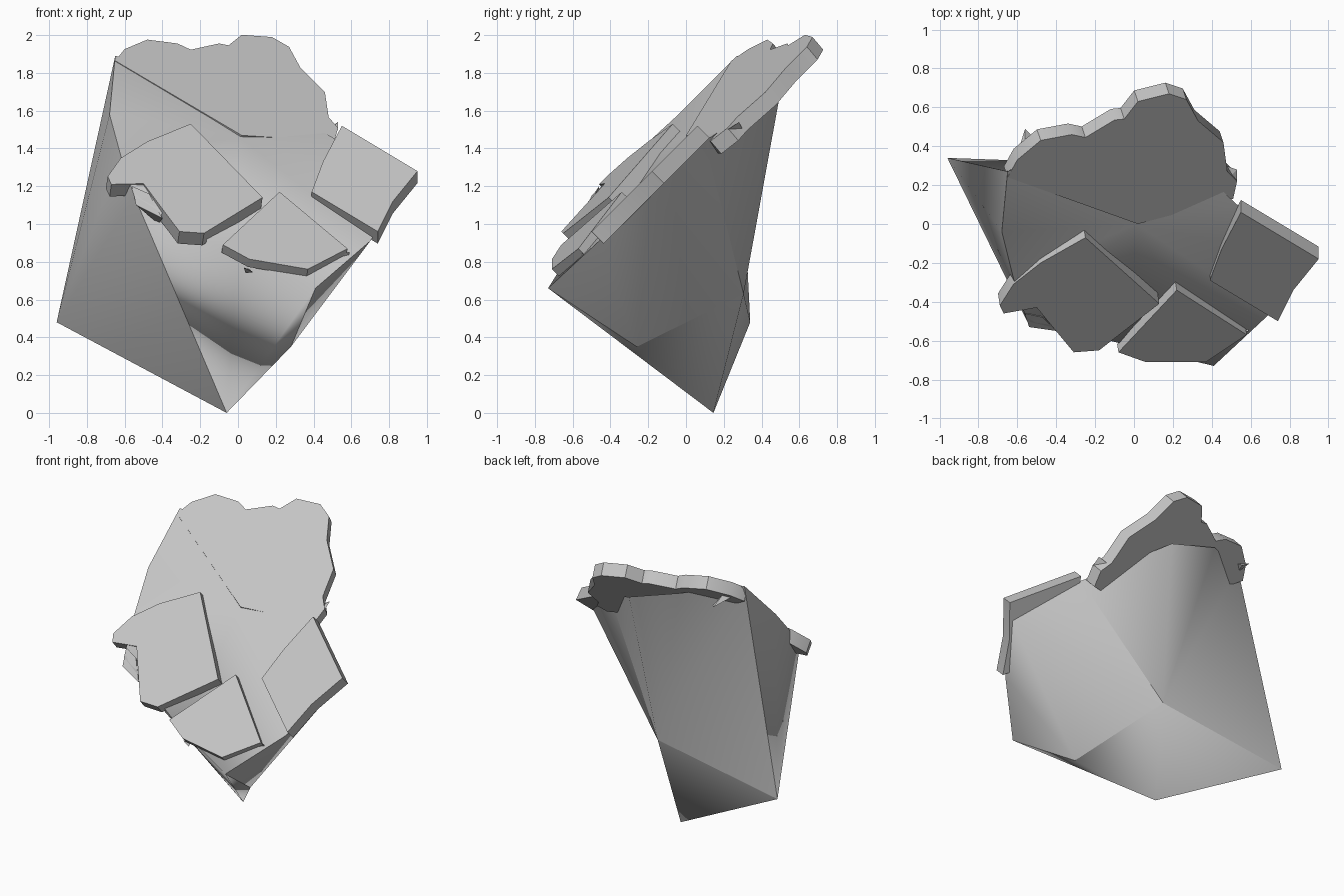
import bpy, bmesh, math
from mathutils import Vector

if "Cube" in bpy.data.objects:
    bpy.data.objects.remove(bpy.data.objects["Cube"])

stone = bpy.data.materials.new("stone_grey")
stone.use_nodes = True
GREY = (0.55, 0.55, 0.55, 1)
stone.diffuse_color = GREY
stone.node_tree.nodes["Principled BSDF"].inputs["Base Color"].default_value = GREY


def finish(name, bm, smooth_angle):
    """Turn a bmesh into a named stone object."""
    bmesh.ops.recalc_face_normals(bm, faces=bm.faces)
    mesh = bpy.data.meshes.new(name)
    bm.to_mesh(mesh)
    bm.free()
    mesh.materials.append(stone)
    obj = bpy.data.objects.new(name, mesh)
    bpy.context.collection.objects.link(obj)
    bpy.ops.object.select_all(action="DESELECT")
    obj.select_set(True)
    bpy.context.view_layer.objects.active = obj
    bpy.ops.object.shade_smooth_by_angle(angle=math.radians(smooth_angle))
    return obj


def slab(name, outline, slope_x, slope_y, height, thickness):
    """Flat broken plate on the plane z = slope_x*x + slope_y*y + height."""
    bm = bmesh.new()
    drop = Vector((slope_x, slope_y, -1)).normalized() * thickness
    top = [Vector((x, y, slope_x * x + slope_y * y + height)) for x, y in outline]
    upper = [bm.verts.new(p) for p in top]
    lower = [bm.verts.new(p + drop) for p in top]
    bm.faces.new(upper)
    bm.faces.new(lower[::-1])
    for i in range(len(top)):
        j = (i + 1) % len(top)
        bm.faces.new((upper[i], lower[i], lower[j], upper[j]))
    return finish(name, bm, 35)


def chip(name, points):
    """Small pointed splinter spanning a few points."""
    bm = bmesh.new()
    bmesh.ops.convex_hull(bm, input=[bm.verts.new(p) for p in points])
    return finish(name, bm, 10)


# Boulder body, tapering to a point underneath
corner = {
    "tip": (-0.06, 0.145, 0), "low_left": (-0.96, 0.34, 0.48),
    "keel": (0.28, -0.26, 0.35), "nose": (0.41, -0.73, 0.66),
    "right": (0.7, -0.46, 0.91), "right_b": (0.87, -0.19, 1.15),
    "top_right": (0.53, 0.1, 1.44),
    "back": (0.01, 0.305, 0.63), "rim_a": (0.1, 0.5, 1.7),
    "rim_b": (-0.28, 0.48, 1.82), "top_left": (-0.65, 0.27, 1.89),
    "left": (-0.68, -0.04, 1.58), "left_b": (-0.62, -0.28, 1.36),
    "front_left": (-0.55, -0.5, 1.15), "front": (0.0, -0.63, 0.82),
    "middle": (0.01, 0.0, 1.46),
}
faces = [
    "tip front_left low_left", "low_left front_left left_b",
    "low_left left_b left", "low_left left top_left",
    "tip nose front", "tip front front_left", "tip keel nose",
    "keel right nose", "keel right_b right", "keel back right_b",
    "back top_right right_b", "tip back keel", "tip low_left back",
    "back low_left top_left", "back top_left rim_b", "back rim_b rim_a",
    "back rim_a top_right",
]
rim = ("front_left left_b left top_left rim_b rim_a "
       "top_right right_b right nose front").split()
faces += [f"middle {a} {b}" for a, b in zip(rim, rim[1:] + rim[:1])]
# Ridges that stay crisp; the front brow alone is worn round
ridges = [f"{a} {b}" for a, b in zip(rim, rim[1:-1])] + [
    "tip front_left", "tip low_left", "low_left back", "back keel",
    "back top_right", "low_left top_left", "keel nose"]
bm = bmesh.new()
verts = {key: bm.verts.new(p) for key, p in corner.items()}
for face in faces:
    bm.faces.new([verts[key] for key in face.split()])
for ridge in ridges:
    bm.edges.get([verts[key] for key in ridge.split()]).smooth = False
finish("boulder_body", bm, 180)

# Broken plates lying on the sloping face
slab("upper_plate", [
    (-0.65, 0.24), (-0.6, 0.33), (-0.48, 0.43), (-0.32, 0.46), (-0.25, 0.445),
    (-0.1, 0.535), (-0.05, 0.54), (0.02, 0.63), (0.18, 0.67), (0.27, 0.64),
    (0.33, 0.53), (0.46, 0.42), (0.48, 0.27), (0.53, 0.22), (0.51, 0.13),
    (0.02, 0)], -0.287, 0.845, 1.475, 0.09)
slab("left_plate", [
    (-0.25, -0.07), (-0.48, -0.2), (-0.62, -0.31), (-0.69, -0.42),
    (-0.67, -0.46), (-0.5, -0.43), (-0.41, -0.54), (-0.31, -0.66),
    (-0.18, -0.65), (0.13, -0.41)], -0.148, 0.981, 1.562, 0.09)
slab("front_plate", [
    (0.22, -0.34), (-0.08, -0.66), (0.06, -0.71), (0.37, -0.71),
    (0.58, -0.57)], -0.172, 1.036, 1.56, 0.06)
slab("right_plate", [
    (0.55, 0.06), (0.45, -0.13), (0.39, -0.29), (0.74, -0.5),
    (0.82, -0.34), (0.95, -0.18)], 0, 1, 1.46, 0.09)

# Loose splinters around the plates
chip("left_splinter", [(-0.56, -0.46, 1.2), (-0.47, -0.48, 1.16),
                       (-0.4, -0.55, 1.03), (-0.54, -0.53, 1.1), (-0.42, -0.45, 1.0)])
chip("right_splinter", [(0.5, -0.58, 0.83), (0.59, -0.55, 0.85),
                        (0.58, -0.52, 0.8), (0.53, -0.53, 0.78)])
chip("front_splinter", [(0.03, -0.66, 0.77), (0.08, -0.67, 0.745),
                        (0.06, -0.6, 0.76), (0.04, -0.62, 0.74)])
chip("back_splinter", [(-0.56, 0.49, 1.8), (-0.53, 0.46, 1.79),
                       (-0.62, 0.3, 1.84), (-0.56, 0.36, 1.86)])
chip("edge_splinter", [(0.53, 0.28, 1.54), (0.53, 0.22, 1.5),
                       (0.45, 0.2, 1.47), (0.47, 0.3, 1.5)])
